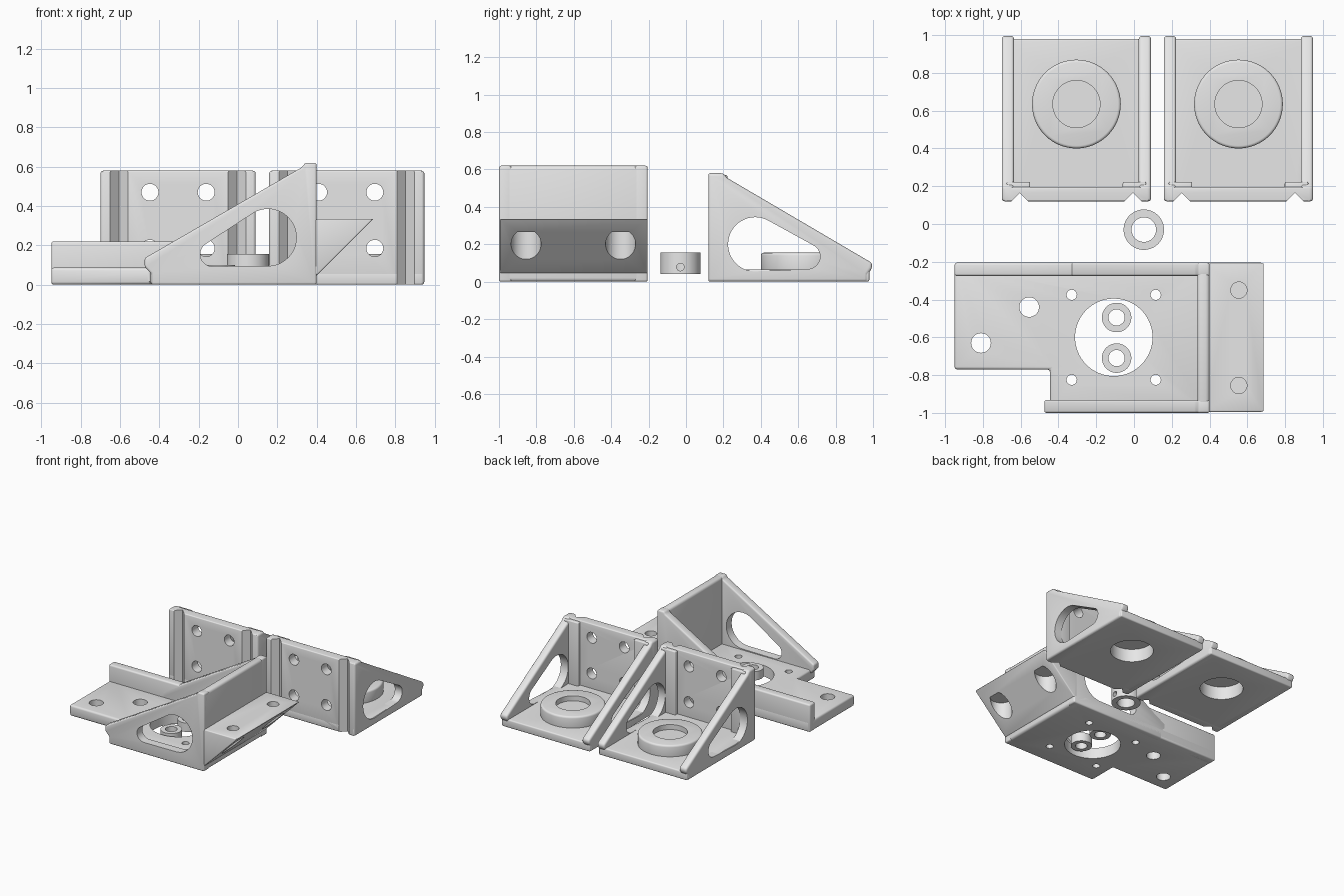
import bpy
import bmesh
import math
from mathutils import Vector
from mathutils.geometry import convex_hull_2d

if "Cube" in bpy.data.objects:
    bpy.data.objects.remove(bpy.data.objects["Cube"], do_unlink=True)

grey = bpy.data.materials.new("light grey plastic")
grey.use_nodes = True
grey.diffuse_color = (0.8, 0.8, 0.8, 1)
grey.node_tree.nodes["Principled BSDF"].inputs["Base Color"].default_value = (0.8, 0.8, 0.8, 1)

parts, cutters = [], []


def prism(name, pts, axis, lo, hi, bevel=0.0, cutter=False):
    """Extrude a 2D outline along an axis, optionally with rounded edges."""
    place = {"x": lambda a, b, t: (t, a, b),
             "y": lambda a, b, t: (a, t, b),
             "z": lambda a, b, t: (a, b, t)}[axis]
    bm = bmesh.new()
    face = bm.faces.new([bm.verts.new(place(a, b, lo)) for a, b in pts])
    ext = bmesh.ops.extrude_face_region(bm, geom=[face])
    verts = [g for g in ext["geom"] if isinstance(g, bmesh.types.BMVert)]
    bmesh.ops.translate(bm, verts=verts, vec=Vector(place(0, 0, hi - lo)))
    bmesh.ops.recalc_face_normals(bm, faces=bm.faces)
    mesh = bpy.data.meshes.new(name)
    bm.to_mesh(mesh)
    bm.free()
    mesh.materials.append(grey)
    obj = bpy.data.objects.new(name, mesh)
    bpy.context.collection.objects.link(obj)
    if bevel:
        mod = obj.modifiers.new("round", "BEVEL")
        mod.width, mod.segments = bevel, 3
        mod.limit_method, mod.angle_limit = "ANGLE", math.radians(30)
    if cutter:
        obj.hide_render = True
        cutters.append(obj)
    else:
        parts.append(obj)
    return obj


def rect(a0, a1, b0, b1):
    return [(a0, b0), (a1, b0), (a1, b1), (a0, b1)]


def circle(a, b, r, n=48):
    return [(a + r * math.cos(2 * math.pi * i / n),
             b + r * math.sin(2 * math.pi * i / n)) for i in range(n)]


def slot(big, small):
    """Outline wrapped around two circles."""
    pts = circle(*big) + circle(*small)
    return [pts[i] for i in convex_hull_2d([Vector(p) for p in pts])]


def cut(objs, pts, axis, lo, hi):
    tool = prism("cutter", pts, axis, lo, hi, cutter=True)
    for obj in objs:
        mod = obj.modifiers.new("cut", "BOOLEAN")
        mod.operation, mod.solver, mod.object = "DIFFERENCE", "EXACT", tool


# Two matching bearing brackets
SIDE = [(0.12, 0), (0.97, 0), (0.97, 0.04), (0.995, 0.07), (0.995, 0.1),
        (0.22, 0.555), (0.2, 0.58), (0.12, 0.58)]
for side, cx in (("right", -0.305), ("left", 0.553)):
    name = side + "_bracket_"
    base = prism(name + "base", rect(cx - 0.39, cx + 0.39, 0.12, 0.98), "z", 0, 0.065, 0.01)
    plate = prism(name + "back_plate", rect(cx - 0.385, cx + 0.385, 0.12, 0.195), "z", 0, 0.58, 0.008)
    shell = [base, plate]
    for s in (-1, 1):
        x0, x1 = sorted((cx + s * 0.33, cx + s * 0.395))
        wall = prism(name + "gusset", SIDE, "x", x0, x1, 0.02)
        cut([wall], slot((0.37, 0.2, 0.145), (0.65, 0.135, 0.067)), "x", x0 - 0.1, x1 + 0.1)
        x0, x1 = sorted((cx + s * 0.245, cx + s * 0.37))
        pillar = prism(name + "groove_pillar", rect(x0, x1, 0.14, 0.222), "z", 0.02, 0.57, 0.008)
        shell += [wall, pillar]
    for s in (-1, 1):
        gx = cx + s * 0.3
        cut(shell, [(gx - 0.065, 0.1), (gx + 0.065, 0.1), (gx, 0.165)], "z", -0.1, 0.7)
        for z in (0.185, 0.47):
            cut([plate], circle(cx + s * 0.143, z, 0.043, 32), "y", 0, 0.3)
    # Bearing boss with a thin web between the seat and the shaft opening
    boss = prism(name + "bearing_boss", circle(cx, 0.635, 0.235, 64), "z", 0.03, 0.155, 0.015)
    cut([base, boss], circle(cx, 0.635, 0.158), "z", -0.1, 0.105)
    cut([boss], circle(cx, 0.635, 0.125), "z", 0.115, 0.3)

# Motor mount plate with its tail
floor = prism("motor_plate", [(-0.95, -0.77), (-0.445, -0.77), (-0.445, -0.995), (0.39, -0.995),
                              (0.39, -0.205), (-0.95, -0.205)], "z", 0, 0.087, 0.015)
cut([floor], circle(-0.107, -0.6, 0.205, 64), "z", -0.1, 0.3)
for x in (-0.33, 0.115):
    for y in (-0.375, -0.825):
        cut([floor], circle(x, y, 0.027, 24), "z", -0.1, 0.3)
for x, y in ((-0.555, -0.44), (-0.81, -0.63)):
    cut([floor], circle(x, y, 0.052, 32), "z", -0.1, 0.3)

# Motor mount walls
BRACE = [(-0.44, 0), (0.4, 0), (0.4, 0.62), (0.34, 0.62), (0.33, 0.6),
         (-0.475, 0.135), (-0.475, 0.09), (-0.44, 0.055)]
for name, y0, y1 in (("front_brace", -1, -0.932), ("back_brace", -0.275, -0.205)):
    brace = prism(name, BRACE, "y", y0, y1, 0.02)
    cut([brace], slot((0.152, 0.24, 0.145), (-0.13, 0.155, 0.062)), "y", y0 - 0.1, y1 + 0.1)
prism("tail_rib", rect(-0.95, -0.3, 0, 0.22), "y", -0.275, -0.205, 0.012)
prism("cross_wall", rect(0.335, 0.4, 0, 0.62), "y", -0.998, -0.205, 0.02)

# Overhanging wedge with blind screw holes
wedge = prism("wedge", [(0.37, 0.335), (0.69, 0.335), (0.4, 0.045), (0.37, 0.045)], "y", -0.995, -0.205, 0.008)
for y in (-0.35, -0.855):
    cut([wedge], circle(0.555, y, 0.08), "z", -0.1, 0.265)
    cut([wedge], circle(0.555, y, 0.043, 32), "z", 0.275, 0.5)

# Loose collar with a set screw hole, and two spacers
collar = prism("collar", circle(0.052, -0.03, 0.107, 64), "z", 0.04, 0.155)
cut([collar], circle(0.052, -0.03, 0.065), "z", -0.1, 0.3)
cut([collar], circle(-0.03, 0.078, 0.02, 24), "x", 0.06, 0.3)
for y in (-0.495, -0.71):
    spacer = prism("spacer", circle(-0.092, y, 0.078), "z", 0.03, 0.1)
    cut([spacer], circle(-0.092, y, 0.043, 32), "z", -0.1, 0.3)

# Bake the modifiers, drop the cutters and shade
graph = bpy.context.evaluated_depsgraph_get()
baked = [bpy.data.meshes.new_from_object(p.evaluated_get(graph)) for p in parts]
for part, mesh in zip(parts, baked):
    part.modifiers.clear()
    part.data = mesh
    mesh.shade_smooth()
    mesh.set_sharp_from_angle(angle=math.radians(32))
for tool in cutters:
    bpy.data.objects.remove(tool, do_unlink=True)
